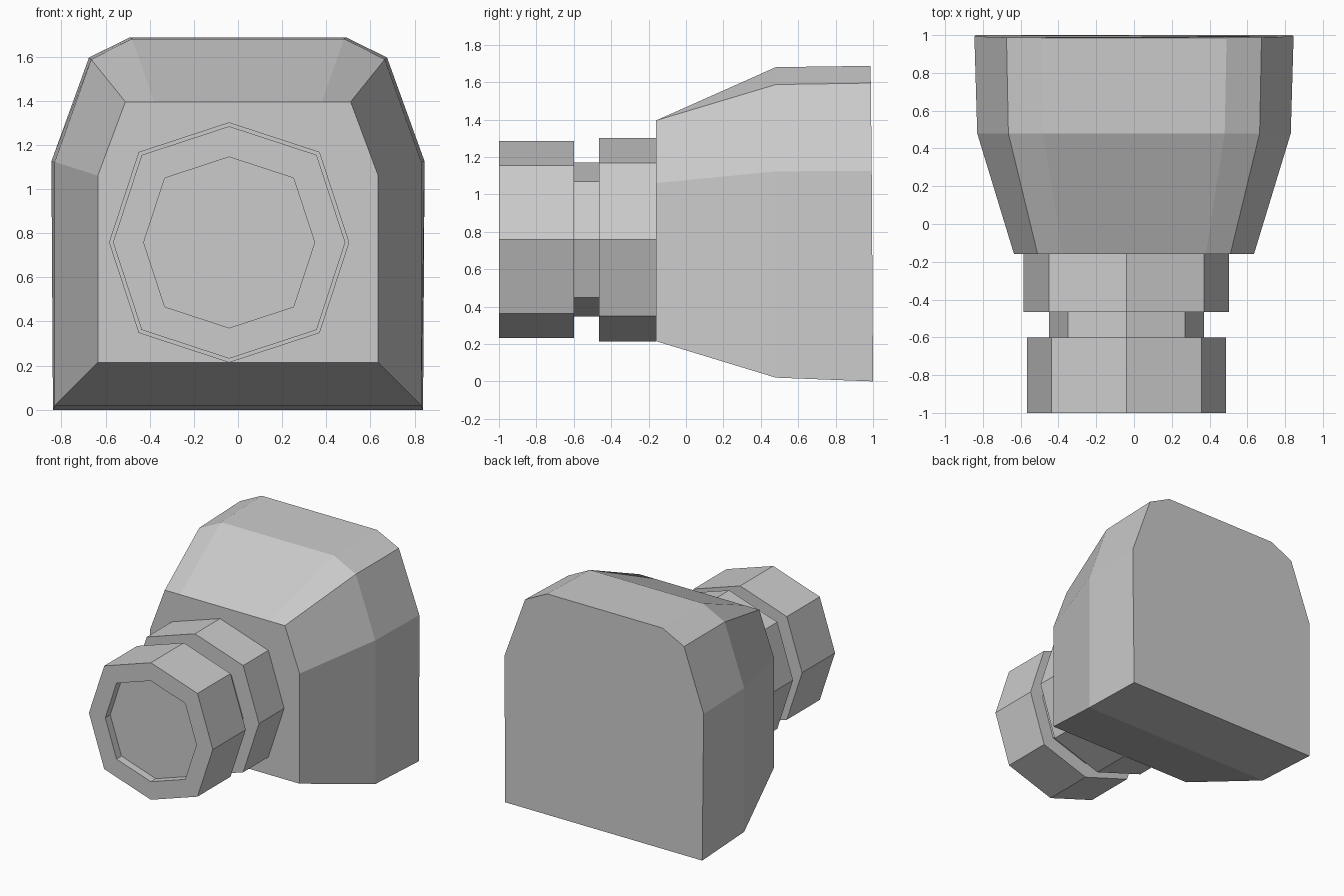
import bpy
import bmesh

if "Cube" in bpy.data.objects:
    bpy.data.objects.remove(bpy.data.objects["Cube"])


def loft(name, sections, cap_start=True, cap_end=True):
    """Bridge matching closed sections into a flat-shaded mesh."""
    bm = bmesh.new()
    loops = [[bm.verts.new(p) for p in s] for s in sections]
    n = len(loops[0])
    for a, b in zip(loops, loops[1:]):
        for i in range(n):
            j = (i + 1) % n
            bm.faces.new((a[i], a[j], b[j], b[i]))
    if cap_start:
        bm.faces.new(loops[0][::-1])
    if cap_end:
        bm.faces.new(loops[-1])
    bmesh.ops.recalc_face_normals(bm, faces=bm.faces)
    mesh = bpy.data.meshes.new(name)
    bm.to_mesh(mesh)
    bm.free()
    obj = bpy.data.objects.new(name, mesh)
    bpy.context.collection.objects.link(obj)
    return obj


def mirrored(half):
    """Right half (x, y, z) points, bottom to top, closed across x = 0."""
    return half + [(-x, y, z) for x, y, z in reversed(half)]


# Housing: small front section flaring to the chamfered rear block
front = [(0.635, -0.16, 0.215), (0.635, -0.16, 1.06),
         (0.51, -0.16, 1.395), (0.38, -0.16, 1.395)]
middle = [(0.83, 0.48, 0.02), (0.83, 0.48, 1.123),
          (0.665, 0.48, 1.587), (0.48, 0.48, 1.68)]
rear = [(0.838, 1.0, 0.0), (0.845, 0.993, 1.125),
        (0.675, 0.988, 1.595), (0.49, 0.986, 1.687)]
loft("housing", [mirrored(s) for s in (front, middle, rear)])


def octagon(y, r):
    """Octagon with a point up, diagonal corners slightly pushed out."""
    d = 0.753 * r
    ring = [(0, r), (d, d), (r, 0), (d, -d), (0, -r), (-d, -d), (-r, 0), (-d, d)]
    return [(x - 0.04, y, z + 0.758) for x, z in ring]


# Nozzle: recessed mouth, front collar, groove and rear collar
profile = [(-0.94, 0.387), (-1.0, 0.387), (-1.0, 0.526), (-0.6, 0.526),
           (-0.6, 0.411), (-0.465, 0.411), (-0.465, 0.544), (-0.16, 0.544)]
loft("nozzle", [octagon(y, r) for y, r in profile], cap_end=False)
